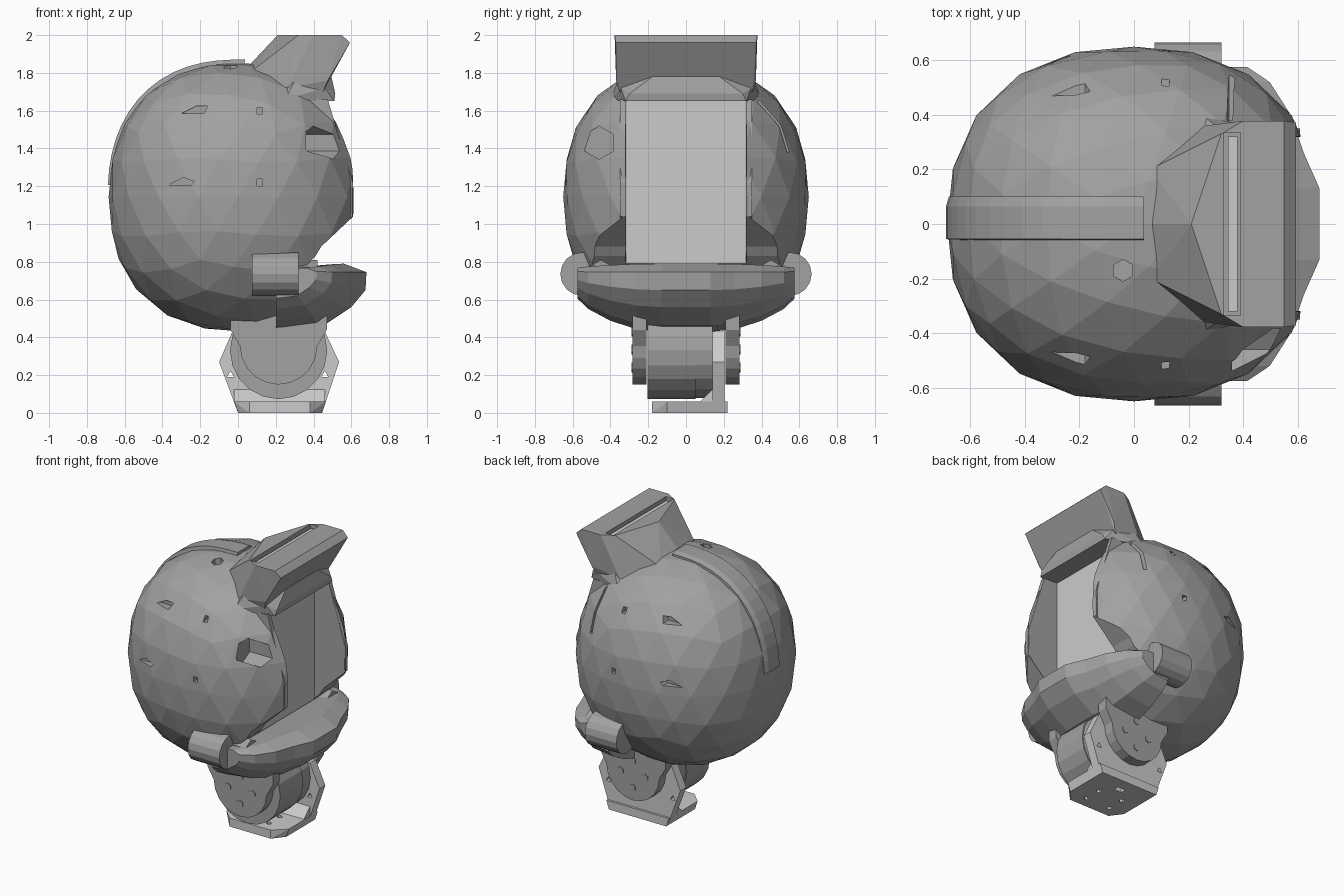
import bpy, bmesh, math
from mathutils import Vector, Matrix

if "Cube" in bpy.data.objects:
    bpy.data.objects.remove(bpy.data.objects["Cube"])

dark = bpy.data.materials.new("dark_grey")
dark.diffuse_color = (0.36, 0.36, 0.36, 1)
dark.use_nodes = True
dark.node_tree.nodes["Principled BSDF"].inputs["Base Color"].default_value = dark.diffuse_color

def finish(bm, name):
    bmesh.ops.recalc_face_normals(bm, faces=bm.faces[:])
    me = bpy.data.meshes.new(name)
    bm.to_mesh(me)
    bm.free()
    ob = bpy.data.objects.new(name, me)
    bpy.context.collection.objects.link(ob)
    return ob

def loft(name, rings):
    bm = bmesh.new()
    vs = [[bm.verts.new(p) for p in r] for r in rings]
    n = len(vs[0])
    for a, b in zip(vs, vs[1:]):
        for i in range(n):
            bm.faces.new((a[i], a[(i + 1) % n], b[(i + 1) % n], b[i]))
    bm.faces.new(vs[0][::-1])
    bm.faces.new(vs[-1])
    return finish(bm, name)

def prism(name, prof, y0, y1):
    return loft(name, [[(x, y, z) for x, z in prof] for y in (y0, y1)])

def box(name, x0, x1, y0, y1, z0, z1):
    return prism(name, [(x0, z0), (x1, z0), (x1, z1), (x0, z1)], y0, y1)

def rod(name, a, b, r, n=12):
    a, b = Vector(a), Vector(b)
    bm = bmesh.new()
    rot = (b - a).to_track_quat('Z', 'Y').to_matrix().to_4x4()
    bmesh.ops.create_cone(bm, cap_ends=True, segments=n, radius1=r, radius2=r,
                          depth=(b - a).length, matrix=Matrix.Translation((a + b) / 2) @ rot)
    return finish(bm, name)

def hull(name, pts):
    bm = bmesh.new()
    for p in pts:
        bm.verts.new(p)
    bmesh.ops.convex_hull(bm, input=bm.verts[:])
    return finish(bm, name)

def cut(ob, cutters):
    for c in cutters:
        c.hide_render = True
        m = ob.modifiers.new("cut", 'BOOLEAN')
        m.operation, m.solver, m.object = 'DIFFERENCE', 'EXACT', c
    bpy.context.view_layer.update()
    me = bpy.data.meshes.new_from_object(ob.evaluated_get(bpy.context.evaluated_depsgraph_get()))
    ob.modifiers.clear()
    ob.data = me
    for c in cutters:
        bpy.data.objects.remove(c)

# head shell: faceted superellipsoid
P = 2.3
R = Vector((0.685, 0.65, 0.71))
C = Vector((0, 0, 1.143))
bm = bmesh.new()
bmesh.ops.create_icosphere(bm, subdivisions=3, radius=1)
for v in bm.verts:
    k = sum(abs(c) ** P for c in v.co) ** (-1 / P)
    v.co = Vector((v.co[i] * k * R[i] for i in range(3))) + C
shell = finish(bm, "head_shell")

# screen recess, mouth notch, hex port, vents and small holes
cutters = [box("screen_recess", 0.37, 1, -0.32, 0.32, 0.79, 1.66),
           prism("mouth_notch", [(0.33, 0.75), (0.41, 0.83), (0.44, 0.88), (0.61, 1.04), (0.9, 1.1), (0.9, 0.6), (0.5, 0.6)],
                 -0.8, 0.8),
           rod("hex_port", (0.36, -0.46, 1.43), (0.8, -0.46, 1.43), 0.088, 6),
           rod("top_hole", (-0.04, -0.17, 1.76), (-0.04, -0.17, 1.95), 0.04, 6)]
for s in (-1, 1):
    for x, z, tilt, y in ((-0.22, 1.605, 0.02, 0.45), (-0.29, 1.225, 0.0, 0.56)):
        cutters.append(prism("vent", [(x - 0.08, z - 0.02), (x + 0.04, z - 0.02), (x + 0.06, z + tilt), (x, z + 0.02)],
                             s * y, s * 0.8))
    for z, y in ((1.6, 0.48), (1.22, 0.6)):
        cutters.append(box("pin_hole", 0.1, 0.13, s * y, s * 0.8, z - 0.018, z + 0.018))
cutters.append(prism("side_slit", [(0.34, 1.68), (0.36, 1.68), (0.37, 1.38), (0.35, 1.38)], 0.38, 0.7))
cut(shell, cutters)

# screen and its cheek edges
box("screen", 0.3, 0.375, -0.315, 0.315, 0.79, 1.65)
cheeks = [prism("cheek_edge", [(0.3, 0.79), (0.37, 0.80), (0.44, 0.88), (0.605, 1.04), (0.608, 1.22), (0.475, 1.66), (0.3, 1.66)],
                s * 0.318, s * 0.35) for s in (-1, 1)]

# bulging brow over the screen, under the hood
brow = hull("brow", [(x, s * y, z) for s in (-1, 1) for x, y, z in
                     ((0.25, 0.4, 1.66), (0.51, 0.32, 1.65), (0.515, 0.3, 1.69), (0.46, 0.345, 1.72),
                      (0.49, 0.15, 1.80), (0.3, 0.36, 1.76), (0.2, 0.2, 1.82))])

# raised ridge over the top and back
rings = []
for i in range(15):
    a = math.radians(87 + 88 * i / 14)
    c, s = math.cos(a), math.sin(a)
    k = (abs(c) ** P + abs(s) ** P) ** (-1 / P)
    rings.append([(c * k * 0.69 * e, y, C.z + s * k * 0.727 * e) for y, e in
                  ((-0.07, 0.88), (-0.055, 1.0), (0.065, 1.0), (0.1, 0.985), (0.1, 0.88))])
ridge = loft("top_ridge", rings)

# hood: flared top on a narrower neck that fairs into the shell, with a slot
pts = [(0.21, 0, 2), (0.05, 0, 1.83)]
for s in (-1, 1):
    pts += [(0.32, s * 0.33, 2), (0.40, s * 0.378, 2), (0.55, s * 0.378, 2), (0.593, s * 0.372, 1.96),
            (0.475, s * 0.37, 1.76), (0.45, s * 0.35, 1.70), (0.06, s * 0.2, 1.80), (0.26, s * 0.36, 1.72)]
hood = hull("hood", pts)
cut(hood, [box("hood_slot", 0.33, 0.39, -0.335, 0.335, 1.93, 2.1)])
box("slot_panel", 0.345, 0.38, -0.32, 0.32, 1.9, 1.98)

# jaw: profile lofted across the width
prof = [(0.2, 0.75), (0.36, 0.775), (0.56, 0.79), (0.68, 0.745), (0.675, 0.65), (0.6, 0.56), (0.45, 0.46), (0.2, 0.43)]
half = [(0.575, 0.45, 0.45), (0.52, 0.62, 0.62), (0.4, 0.78, 0.82), (0.26, 0.88, 0.96), (0.13, 1, 1)]
rings = [[(0.2 + (x - 0.2) * fx, y, 0.75 + (z - 0.75) * fz) for x, z in prof]
         for y, fx, fz in [(-y, a, b) for y, a, b in half] + half[::-1]]
jaw = loft("jaw", rings)
dark_parts = [shell, brow, ridge, hood, jaw] + cheeks

for s in (-1, 1):
    # side pods and mouth-corner studs
    dark_parts.append(rod("side_pod", (0.075, s * 0.55, 0.735), (0.32, s * 0.55, 0.735), 0.115, 16))
    dark_parts.append(rod("mouth_stud", (0.28, s * 0.45, 0.735), (0.42, s * 0.45, 0.735), 0.075, 6))
    # neck mounts with screws
    dark_parts.append(prism("neck_mount", [(0.215 + 0.205 * math.cos(t), 0.355 + 0.205 * math.sin(t))
                                           for t in [math.pi + math.pi * i / 10 for i in range(11)]]
                            + [(0.47, 0.44), (0.47, 0.55), (-0.04, 0.55), (-0.04, 0.44)], s * 0.21, s * 0.283))
    for x, z in ((0.12, 0.335), (0.31, 0.335), (0.215, 0.24), (0.215, 0.43)):
        dark_parts.append(rod("mount_screw", (x, s * 0.27, z), (x, s * 0.289, z), 0.026, 6))

# neck motor
dark_parts.append(rod("neck_motor", (0.215, -0.205, 0.33), (0.215, 0.05, 0.33), 0.257, 20))
dark_parts.append(rod("motor_cap", (0.215, 0.05, 0.33), (0.215, 0.14, 0.33), 0.25, 20))
for ob in dark_parts:
    ob.data.materials.clear()
    ob.data.materials.append(dark)

# bracket: side plate, foot and chamfered corner
plate = prism("bracket_plate", [(0, 0.0), (0.445, 0.0), (0.535, 0.27), (0.46, 0.43), (-0.03, 0.43), (-0.1, 0.27)], 0.14, 0.205)
cut(plate, [rod("hole", (x, 0.1, 0.2), (x, 0.3, 0.2), 0.022, 3) for x in (-0.04, 0.46)])
foot = hull("bracket_foot", [(x, y, z) for z, e in ((0, 0), (0.06, 0.02))
                             for x, y in ((-e, 0.22), (0.445 + e, 0.22), (0.445 + e, -0.1), (0.38, -0.18), (0.06, -0.18), (-e, -0.1))])
cut(foot, [box("foot_slot", 0.19, 0.25, 0.1, 0.16, -0.1, 0.03)]
    + [rod("hole", (x, y, -0.05), (x, y, 0.2), 0.018, 6) for x in (0.12, 0.31) for y in (-0.1, 0.02)])
loft("bracket_corner", [[(x, 0.07, 0.055), (x, 0.145, 0.055), (x, 0.145, 0.13)] for x in (-0.02, 0.46)])
